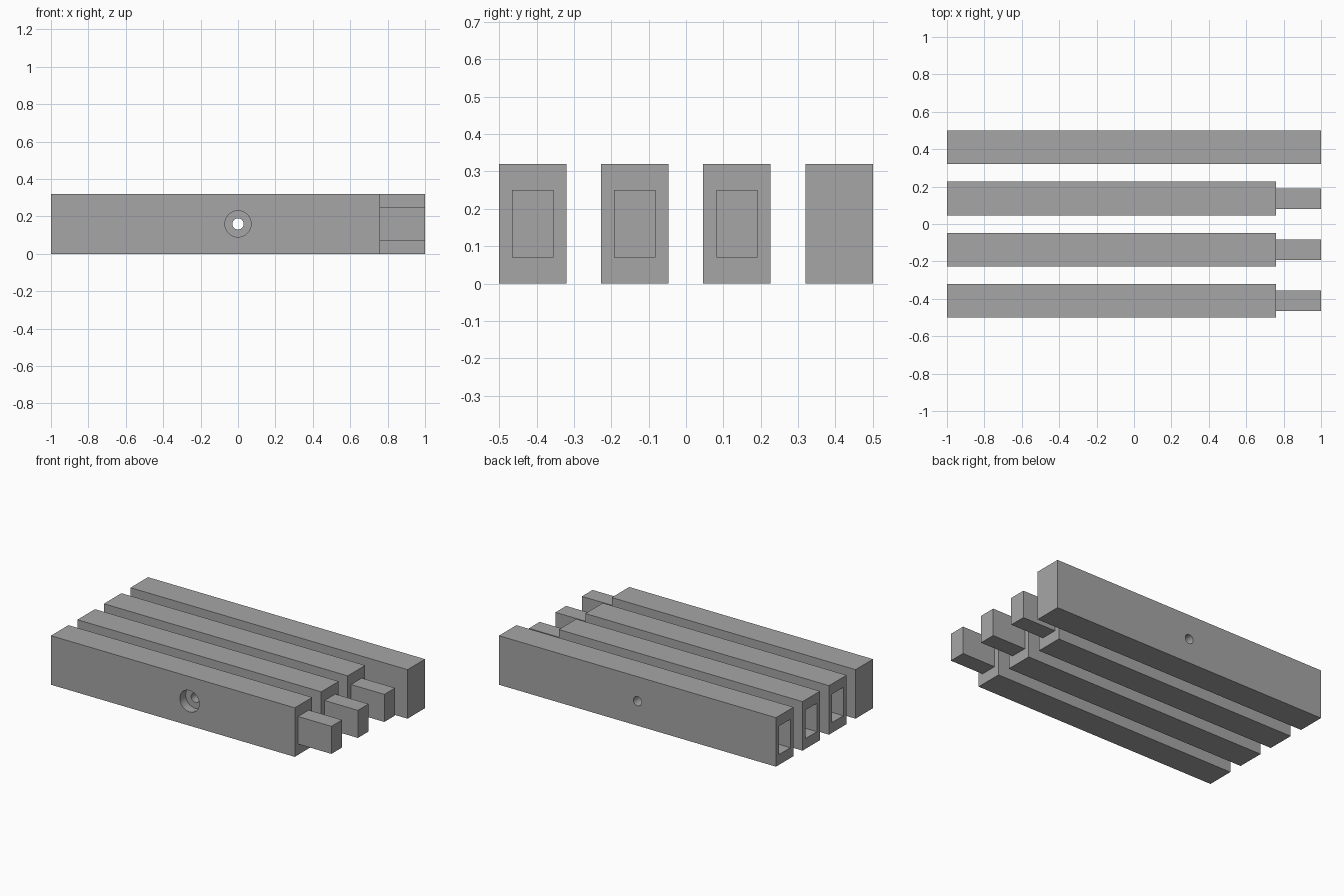
import bpy, bmesh, math
from mathutils import Matrix, Vector

if "Cube" in bpy.data.objects:
    bpy.data.objects.remove(bpy.data.objects["Cube"], do_unlink=True)

HEIGHT, WIDTH = 0.32, 0.18
MID_Z = HEIGHT / 2
SHOULDER, TENON_LENGTH = 0.76, 0.24
BORE_DEPTH = 0.06

grey = bpy.data.materials.new("plain grey")
grey.use_nodes = True
colour = (0.38, 0.38, 0.38, 1)
grey.diffuse_color = colour
grey.node_tree.nodes["Principled BSDF"].inputs["Base Color"].default_value = colour


def shape_end(bm, side, y, size, shift):
    """Inset a rectangle in the end face, then push it along x."""
    bm.normal_update()
    face = next(f for f in bm.faces if f.normal.x * side > 0.9)
    x = face.calc_center_median().x
    for offset in (0, shift):
        bmesh.ops.inset_individual(bm, faces=[face], thickness=0.01)
        for v in face.verts:
            v.co = Vector((x + offset,
                           y + math.copysign(size[0] / 2, v.co.y - y),
                           MID_Z + math.copysign(size[1] / 2, v.co.z - MID_Z)))


def drill(obj, radius, y_start, y_end):
    """Cut a round hole along y through the middle of the beam."""
    bpy.ops.mesh.primitive_cylinder_add(
        vertices=48, radius=radius, depth=y_end - y_start,
        location=(0, (y_start + y_end) / 2, MID_Z), rotation=(math.pi / 2, 0, 0))
    cutter = bpy.context.object
    cutter.name = "hole_cutter"
    cutter.hide_render = True
    cutter.data.materials.append(grey)
    mod = obj.modifiers.new("hole", "BOOLEAN")
    mod.operation, mod.solver, mod.object = "DIFFERENCE", "EXACT", cutter
    bpy.context.view_layer.objects.active = obj
    bpy.ops.object.modifier_apply(modifier=mod.name)
    bpy.data.objects.remove(cutter, do_unlink=True)


def beam(name, y, tenon, socket):
    right = SHOULDER if tenon else 1
    bm = bmesh.new()
    bmesh.ops.create_cube(bm, size=1, matrix=Matrix.LocRotScale(
        Vector(((right - 1) / 2, y, MID_Z)), None, Vector((right + 1, WIDTH, HEIGHT))))
    if tenon:
        shape_end(bm, 1, y, (0.11, 0.18), TENON_LENGTH)
    if socket:
        shape_end(bm, -1, y, (0.115, 0.185), TENON_LENGTH)
    bmesh.ops.recalc_face_normals(bm, faces=bm.faces)
    mesh = bpy.data.meshes.new(name)
    bm.to_mesh(mesh)
    bm.free()
    mesh.materials.append(grey)
    obj = bpy.data.objects.new(name, mesh)
    bpy.context.collection.objects.link(obj)

    # Counterbored screw hole, wide at the front
    front = y - WIDTH / 2
    drill(obj, 0.03, front - 0.02, front + WIDTH + 0.02)
    drill(obj, 0.07, front - 0.02, front + BORE_DEPTH)

    bpy.ops.object.select_all(action="DESELECT")
    obj.select_set(True)
    bpy.context.view_layer.objects.active = obj
    bpy.ops.object.shade_smooth_by_angle(angle=math.radians(30))


# Four beams that plug together end to end
beam("first_beam", -0.41, True, False)
beam("second_beam", -0.137, True, True)
beam("third_beam", 0.136, True, True)
beam("last_beam", 0.41, False, True)
